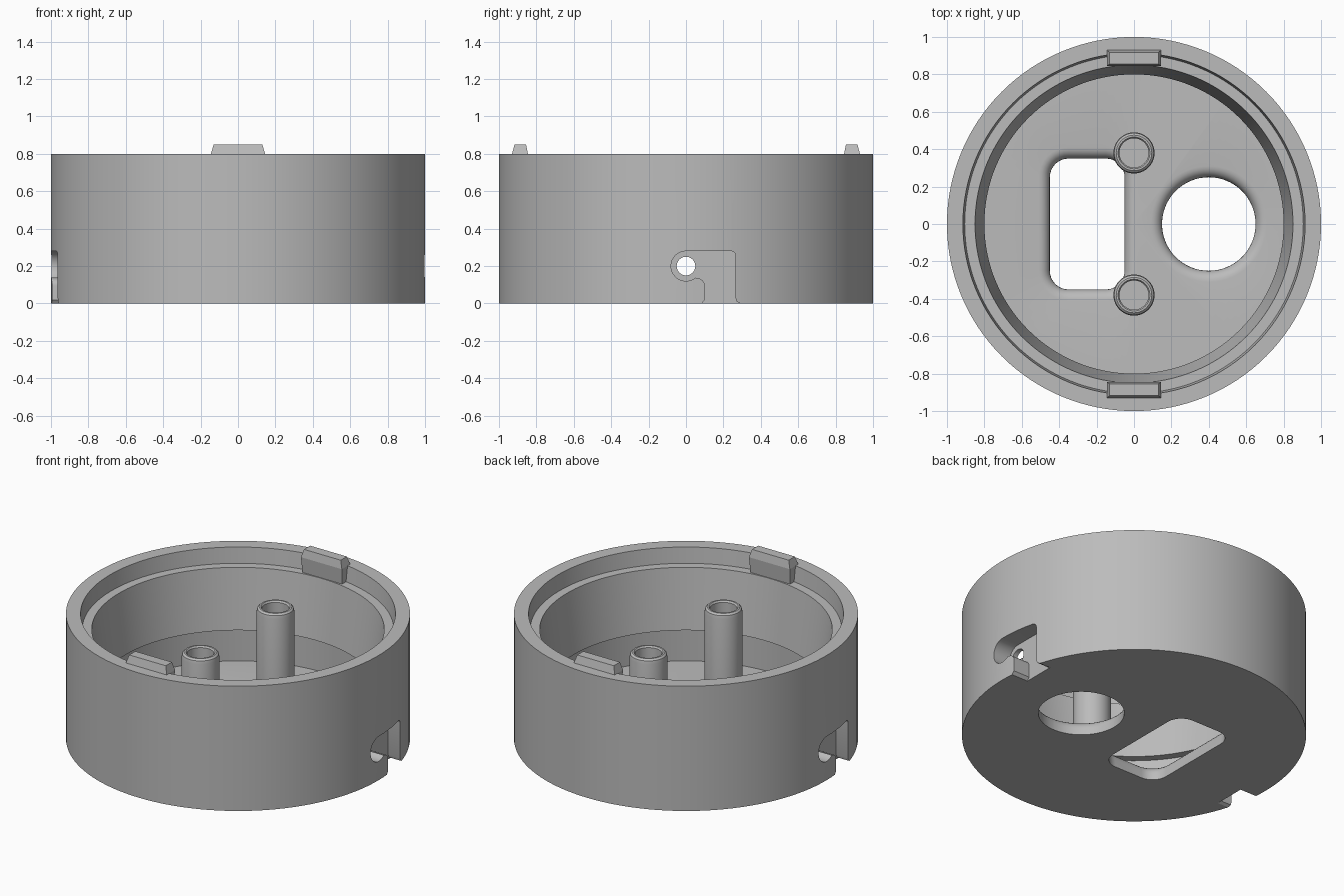
import bpy, bmesh
from math import pi, cos, sin

if "Cube" in bpy.data.objects:
    bpy.data.objects.remove(bpy.data.objects["Cube"], do_unlink=True)

grey = bpy.data.materials.new("plain_grey")
grey.use_nodes = True
GREY = (0.5, 0.5, 0.5, 1)
grey.diffuse_color = GREY
grey.node_tree.nodes["Principled BSDF"].inputs["Base Color"].default_value = GREY


def finish(name, bm):
    bmesh.ops.remove_doubles(bm, verts=bm.verts, dist=1e-5)
    bmesh.ops.recalc_face_normals(bm, faces=bm.faces)
    mesh = bpy.data.meshes.new(name)
    bm.to_mesh(mesh)
    bm.free()
    mesh.materials.append(grey)
    obj = bpy.data.objects.new(name, mesh)
    bpy.context.collection.objects.link(obj)
    return obj


def lathe(name, profile, steps, x=0, y=0):
    """Spin an (r, z) profile that starts and ends on the axis."""
    bm = bmesh.new()
    verts = [bm.verts.new((r, 0, z)) for r, z in profile]
    edges = [bm.edges.new(pair) for pair in zip(verts, verts[1:])]
    bmesh.ops.spin(bm, geom=verts + edges, cent=(0, 0, 0), axis=(0, 0, 1),
                   angle=2 * pi, steps=steps)
    bmesh.ops.translate(bm, verts=bm.verts, vec=(x, y, 0))
    return finish(name, bm)


def loft(name, rings):
    """Skin equal-length rings of points and cap both ends."""
    bm = bmesh.new()
    loops = [[bm.verts.new(p) for p in ring] for ring in rings]
    n = len(loops[0])
    for a, b in zip(loops, loops[1:]):
        for i in range(n):
            j = (i + 1) % n
            bm.faces.new((a[i], a[j], b[j], b[i]))
    bm.faces.new(loops[0])
    bm.faces.new(loops[-1])
    return finish(name, bm)


def arc(cx, cy, r, start, end, steps=8):
    angles = [(start + (end - start) * i / steps) * pi / 180 for i in range(steps + 1)]
    return [(cx + r * cos(a), cy + r * sin(a)) for a in angles]


def rounded_rect(cx, cy, hx, hy, r, steps):
    pts = []
    for k, (sx, sy) in enumerate([(1, 1), (-1, 1), (-1, -1), (1, -1)]):
        pts += arc(cx + sx * (hx - r), cy + sy * (hy - r), r, 90 * k, 90 * k + 90, steps)
    return pts


def smooth(obj):
    bpy.ops.object.select_all(action="DESELECT")
    obj.select_set(True)
    bpy.context.view_layer.objects.active = obj
    bpy.ops.object.shade_smooth_by_angle(angle=0.5)


def cut(obj, cutter):
    mod = obj.modifiers.new("cut", "BOOLEAN")
    mod.operation = "DIFFERENCE"
    mod.solver = "EXACT"
    mod.object = cutter
    bpy.context.view_layer.objects.active = obj
    bpy.ops.object.modifier_apply(modifier=mod.name)
    bpy.data.objects.remove(cutter, do_unlink=True)


# Round housing: stepped rim, tapering wall, undercut above the floor
FLOOR = 0.1
housing = lathe("housing", [
    (0, 0), (1, 0), (1, 0.8), (0.915, 0.8), (0.905, 0.7), (0.85, 0.7),
    (0.8, 0.32), (0.85, 0.32), (0.85, FLOOR), (0, FLOOR)], 128)


# Floor openings, with the upper edge rounded over
def floor_cutter(name, cx, hx, hy, r, steps):
    ease = 0.06
    levels = [(0, -0.1)]
    levels += [(ease * (1 - cos(i * pi / 12)), FLOOR - ease * (1 - sin(i * pi / 12)))
               for i in range(7)]
    levels.append((ease, FLOOR + 0.05))
    return loft(name, [[(x, y, z) for x, y in
                        rounded_rect(cx, 0, hx + o, hy + o, r + o, steps)]
                       for o, z in levels])


cut(housing, floor_cutter("rect_cutter", -0.25, 0.2, 0.35, 0.1, 8))
cut(housing, floor_cutter("round_cutter", 0.4, 0.25, 0.25, 0.2499, 16))

# Bayonet slots: round end, sideways channel and entry at the bottom edge
slot = arc(0, 0.2, 0.08, 90, 310, 20)
slot += arc(0.06, 0.095, 0.04, 90, 0)
slot += [(0.1, 0.02), (0.085, 0), (0.085, -0.1), (0.29, -0.1), (0.29, 0)]
slot += [(0.272, 0.01), (0.265, 0.03)]
slot += arc(0.24, 0.255, 0.025, 0, 90)
for side in (1, -1):
    cut(housing, loft("slot_cutter", [[(side * x, side * y, z) for y, z in slot]
                                      for x in (0.88, 1.2)]))

# Pin hole straight through both slots
cut(housing, loft("pin_cutter", [[(x, y, z) for y, z in arc(0, 0.2, 0.05, 0, 345, 23)]
                                 for x in (-1.2, 1.2)]))
smooth(housing)

# Screw posts and snap tabs, front and back
for side, label in ((-1, "front"), (1, "back")):
    post = lathe(label + "_screw_post", [
        (0, 0.06), (0.11, 0.06), (0.11, 0.67), (0.106, 0.69), (0.095, 0.7),
        (0.085, 0.7), (0.078, 0.69), (0.078, 0.25), (0, 0.25)], 40, 0, side * 0.38)
    smooth(post)

    rings = []
    for half, inner, outer, z in ((0.14, 0.855, 0.91, 0.69), (0.145, 0.845, 0.93, 0.8),
                                  (0.13, 0.855, 0.917, 0.85)):
        rings.append([(-half, side * inner, z), (half, side * inner, z),
                      (half, side * outer, z), (-half, side * outer, z)])
    loft(label + "_snap_tab", rings)
